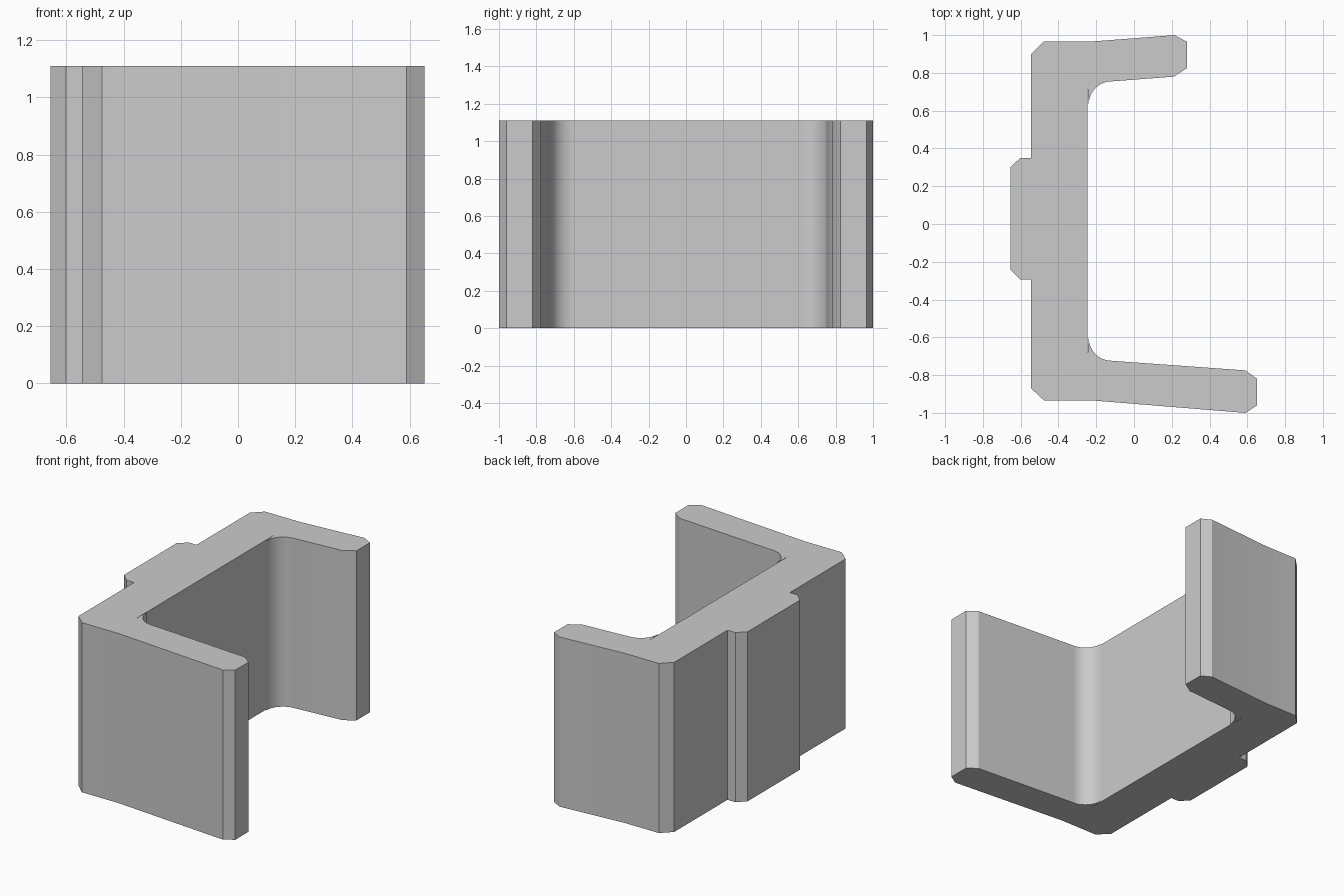
import bpy, bmesh
from math import sin, cos, pi

cube = bpy.data.objects.get("Cube")
if cube:
    bpy.data.objects.remove(cube, do_unlink=True)

HEIGHT = 1.11


def fillet(leg, wall, steps=12):
    """Rounded inner corner running from the leg to the back wall."""
    cx, cy = leg[0], wall[1]
    rx, ry = wall[0] - cx, leg[1] - cy
    return [(cx + rx * sin(a), cy + ry * cos(a))
            for a in (pi / 2 * i / steps for i in range(steps + 1))]


# Long front leg with chamfered tip
front_leg = [(-0.545, -0.87), (-0.475, -0.935), (-0.21, -0.935), (0.59, -1.0),
             (0.652, -0.96), (0.652, -0.82), (0.59, -0.775)]
front_corner = fillet((-0.12, -0.724), (-0.24, -0.6))

# Inner wall, ending in a thin relief slit at each corner
inner_wall = [(-0.246, -0.7), (-0.246, 0.735)]

# Short back leg with chamfered tip
back_corner = fillet((-0.12, 0.755), (-0.24, 0.63))[::-1]
back_leg = [(0.21, 0.78), (0.28, 0.825), (0.28, 0.965), (0.215, 1.0),
            (-0.24, 0.965), (-0.48, 0.965), (-0.545, 0.9)]

# Chamfered rib on the outside of the wall
rib = [(-0.545, 0.35), (-0.602, 0.35), (-0.655, 0.3),
       (-0.655, -0.242), (-0.602, -0.295), (-0.545, -0.295)]

profile = front_leg + front_corner + inner_wall + back_corner + back_leg + rib

# Extrude the profile upwards
bm = bmesh.new()
base = bm.faces.new([bm.verts.new((x, y, 0)) for x, y in profile])
top = bmesh.ops.extrude_face_region(bm, geom=[base], use_keep_orig=True)
bmesh.ops.translate(bm, vec=(0, 0, HEIGHT),
                    verts=[v for v in top["geom"] if isinstance(v, bmesh.types.BMVert)])
bmesh.ops.recalc_face_normals(bm, faces=bm.faces)
mesh = bpy.data.meshes.new("clip_bracket")
bm.to_mesh(mesh)
bm.free()

bracket = bpy.data.objects.new("clip_bracket", mesh)
bpy.context.collection.objects.link(bracket)

# Plain grey
grey = bpy.data.materials.new("grey")
grey.use_nodes = True
colour = (0.6, 0.6, 0.6, 1)
grey.diffuse_color = colour
for node in grey.node_tree.nodes:
    if node.type == "BSDF_PRINCIPLED":
        node.inputs["Base Color"].default_value = colour
mesh.materials.append(grey)

# Smooth corners, crisp edges
bpy.ops.object.select_all(action="DESELECT")
bracket.select_set(True)
bpy.context.view_layer.objects.active = bracket
bpy.ops.object.shade_smooth_by_angle(angle=pi / 6)
